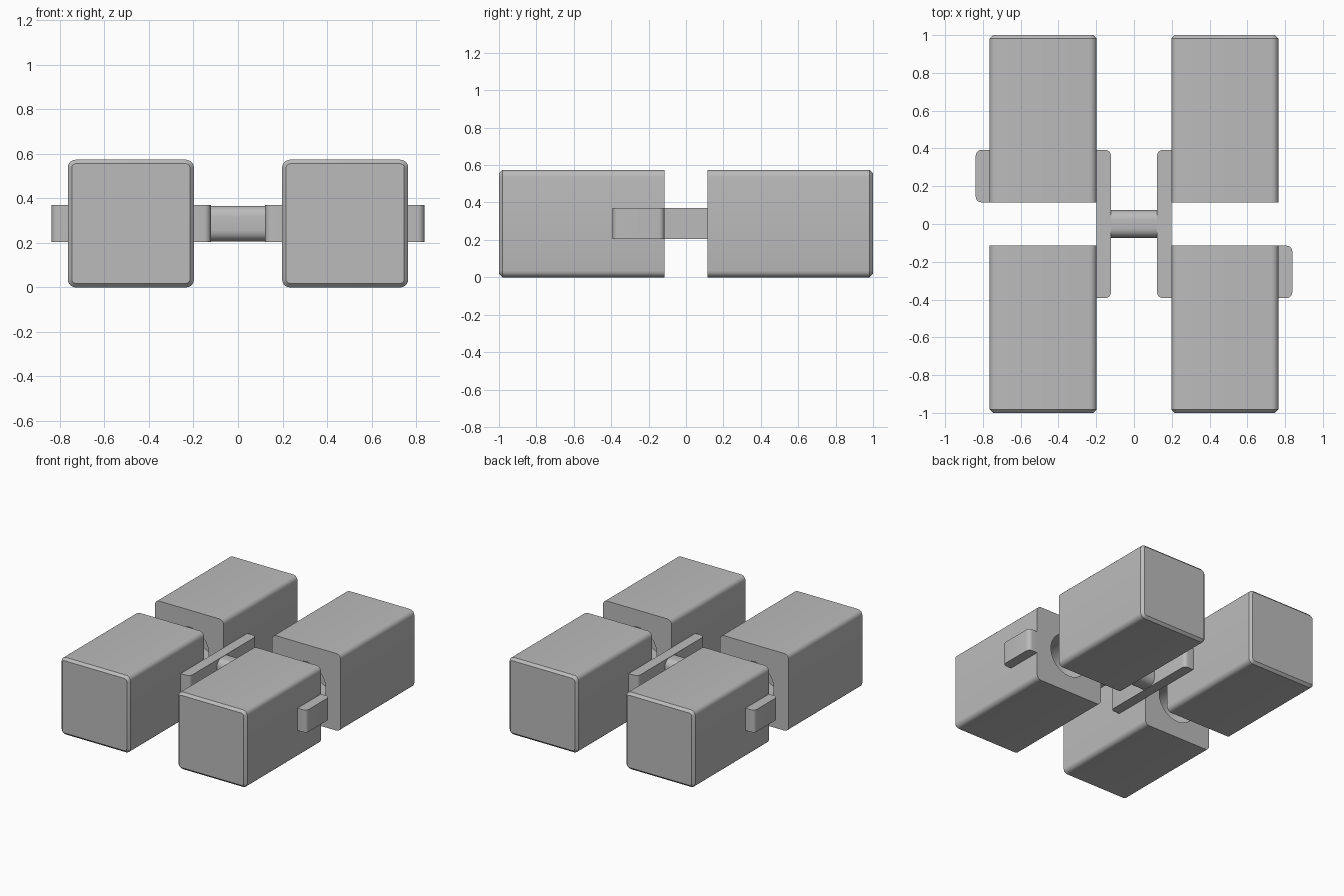
import bpy
import bmesh
import math
from mathutils import Matrix, Vector

cube = bpy.data.objects.get("Cube")
if cube:
    bpy.data.objects.remove(cube, do_unlink=True)

MID_Z = 0.287

grey = bpy.data.materials.new("plain_grey")
grey.use_nodes = True
tone = (0.5, 0.5, 0.5, 1)
grey.diffuse_color = tone
grey.node_tree.nodes["Principled BSDF"].inputs["Base Color"].default_value = tone


def block(bm, low, high):
    """Add a box between two corners."""
    low, high = Vector(low), Vector(high)
    place = Matrix.Translation((low + high) / 2) @ Matrix.Diagonal((*(high - low), 1))
    bmesh.ops.create_cube(bm, size=1, matrix=place)


def round_edges(bm, test, width, segments):
    """Bevel the edges whose two end points pass the test."""
    edges = [e for e in bm.edges if test(e.verts[0].co, e.verts[1].co)]
    bmesh.ops.bevel(bm, geom=edges, offset=width, segments=segments,
                    profile=0.5, affect='EDGES')


def runs_along(axis):
    others = [i for i in range(3) if i != axis]
    return lambda a, b: all(abs(a[i] - b[i]) < 0.001 for i in others)


def finish(bm, name):
    bmesh.ops.recalc_face_normals(bm, faces=bm.faces)
    mesh = bpy.data.meshes.new(name)
    bm.to_mesh(mesh)
    bm.free()
    mesh.materials.append(grey)
    obj = bpy.data.objects.new(name, mesh)
    bpy.context.collection.objects.link(obj)
    bpy.ops.object.select_all(action='DESELECT')
    obj.select_set(True)
    bpy.context.view_layer.objects.active = obj
    bpy.ops.object.shade_smooth_by_angle(angle=math.radians(30))
    return obj


def socket_cutter(x, y):
    """Short cylinder that bores the inner end of a block."""
    bm = bmesh.new()
    place = Matrix.Translation((x, y, MID_Z)) @ Matrix.Rotation(math.pi / 2, 4, 'X')
    bmesh.ops.create_cone(bm, cap_ends=True, segments=40, radius1=0.16,
                          radius2=0.16, depth=0.6, matrix=place)
    cutter = finish(bm, "socket_cutter")
    cutter.hide_render = True
    return cutter


def main_block(side, end, name):
    """Long block with rounded sides, chamfered outer end and bored inner end."""
    bm = bmesh.new()
    xs = sorted((side * 0.198, side * 0.765))
    ys = sorted((end * 0.115, end))
    block(bm, (xs[0], ys[0], 0), (xs[1], ys[1], 0.574))
    round_edges(bm, runs_along(1), 0.036, 5)
    round_edges(bm, lambda a, b: min(a.y * end, b.y * end) > 0.99, 0.018, 1)
    obj = finish(bm, name)
    cutter = socket_cutter(side * 0.4815, end * 0.115)
    cut = obj.modifiers.new("socket", 'BOOLEAN')
    cut.operation = 'DIFFERENCE'
    cut.solver = 'EXACT'
    cut.object = cutter
    bpy.ops.object.select_all(action='DESELECT')
    obj.select_set(True)
    bpy.context.view_layer.objects.active = obj
    bpy.ops.object.modifier_apply(modifier=cut.name)
    bpy.data.objects.remove(cutter, do_unlink=True)
    bpy.ops.object.shade_smooth_by_angle(angle=math.radians(30))


def plate(x_a, x_b, y_a, y_b, name):
    """Upright plate with rounded vertical corners."""
    bm = bmesh.new()
    xs, ys = sorted((x_a, x_b)), sorted((y_a, y_b))
    block(bm, (xs[0], ys[0], 0.204), (xs[1], ys[1], 0.37))
    # only the corners facing away from the block are rounded
    outer = x_b
    along = runs_along(2)
    round_edges(bm, lambda a, b: along(a, b) and abs(a.x - outer) < 0.001, 0.03, 5)
    return finish(bm, name)


# Four blocks and the two connecting bars
for side, side_name in ((1, "left"), (-1, "right")):
    for end, end_name in ((1, "back"), (-1, "front")):
        main_block(side, end, f"{end_name}_{side_name}_block")
    plate(side * 0.198, side * 0.122, -0.392, 0.392, f"{side_name}_bar")

# Outer tabs, on opposite corners
plate(0.76, 0.838, -0.392, -0.115, "front_left_tab")
plate(-0.76, -0.838, 0.115, 0.392, "back_right_tab")

# Rounded cross rod between the bars
rod = bmesh.new()
block(rod, (-0.125, -0.073, 0.207), (0.125, 0.073, 0.367))
round_edges(rod, runs_along(0), 0.05, 6)
finish(rod, "cross_rod")
